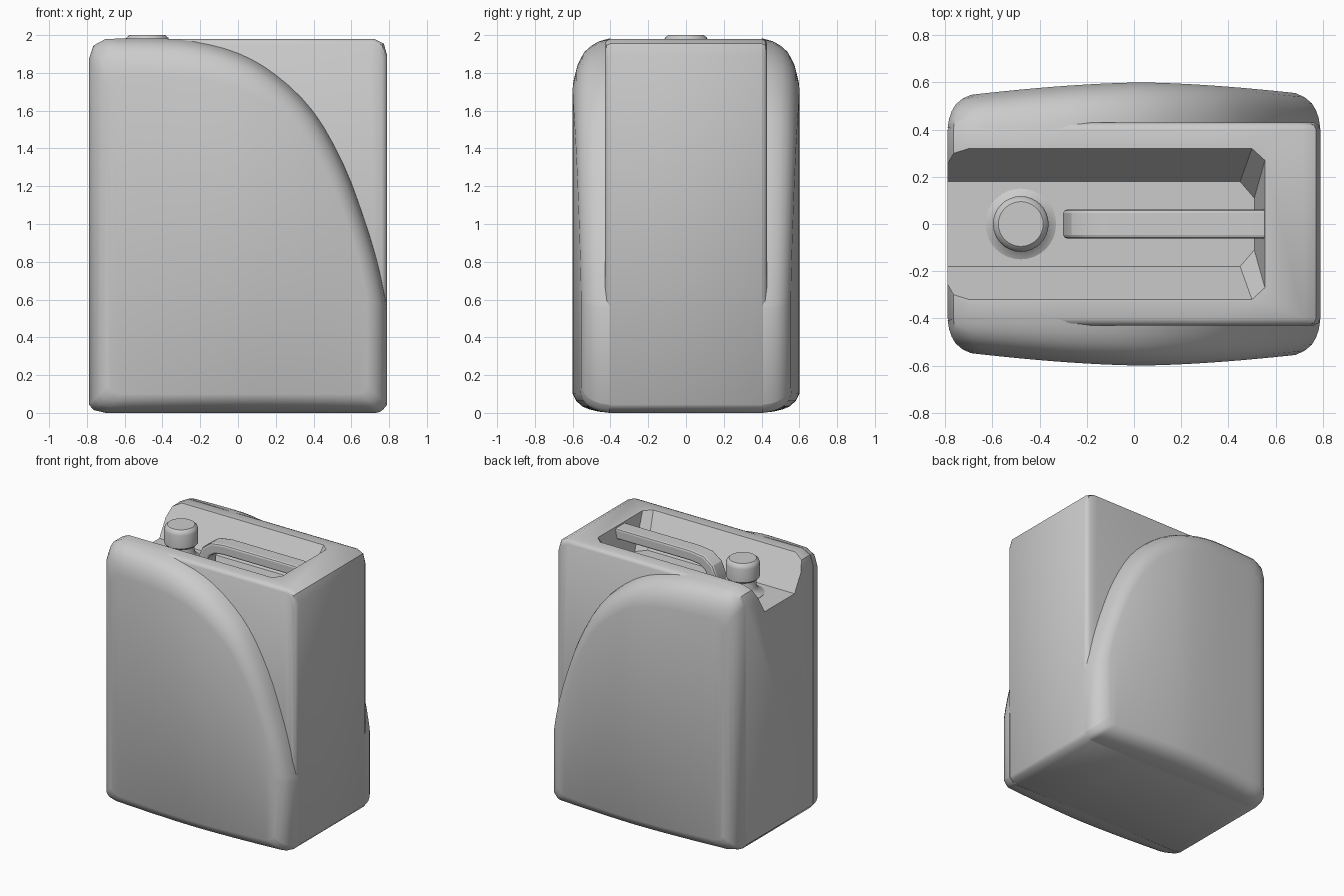
import bpy, bmesh, math

if "Cube" in bpy.data.objects:
    bpy.data.objects.remove(bpy.data.objects["Cube"])

def make(name, bm, angle=30):
    bmesh.ops.recalc_face_normals(bm, faces=bm.faces[:])
    me = bpy.data.meshes.new(name)
    bm.to_mesh(me)
    bm.free()
    ob = bpy.data.objects.new(name, me)
    bpy.context.collection.objects.link(ob)
    smooth(ob, angle)
    return ob

def activate(ob):
    bpy.ops.object.select_all(action='DESELECT')
    ob.select_set(True)
    bpy.context.view_layer.objects.active = ob

def smooth(ob, angle):
    activate(ob)
    bpy.ops.object.shade_smooth_by_angle(angle=math.radians(angle))

def loft(name, rings, angle=30):
    """Skin rings made of an upper chain followed by the reversed lower chain."""
    bm = bmesh.new()
    vs = [[bm.verts.new(p) for p in r] for r in rings]
    n = len(vs[0])
    for a, b in zip(vs, vs[1:]):
        for i in range(n):
            j = (i + 1) % n
            bm.faces.new((a[i], a[j], b[j], b[i]))
    for r in (vs[0], vs[-1]):
        for i in range(n // 2 - 1):
            bm.faces.new((r[i], r[i + 1], r[n - 2 - i], r[n - 1 - i]))
    return make(name, bm, angle)

def spline(pts, sub=3):
    out = []
    for i in range(len(pts) - 1):
        p = [pts[max(i - 1, 0)], pts[i], pts[i + 1], pts[min(i + 2, len(pts) - 1)]]
        for k in range(sub):
            t = k / sub
            out.append(tuple(0.5 * (2 * b + (c - a) * t + (2 * a - 5 * b + 4 * c - d) * t * t
                                    + (3 * b - a - 3 * c + d) * t ** 3) for a, b, c, d in zip(*p)))
    return out + [pts[-1]]

def outline(top):
    low = [(x, 0.045 * max(0, (abs(x) - 0.73) / 0.06) ** 2) for x, z in top]
    return top + low[::-1]

def inset(p, amount, top, bottom, side):
    """Shrink an outline point towards the panel centre."""
    cx, cz = -0.03, 0.85
    x, z = p
    dz = top / 1.13 if z > cz else bottom / 0.85
    return x - (x - cx) * amount * side / 0.78, z - (z - cz) * amount * dz

left_corner = [(-.79, 1.87), (-.765, 1.945), (-.70, 1.98)]

# core tank: straight sided slab with rounded rim
core_top = left_corner + [(-.3, 1.98), (.3, 1.98), (.72, 1.98), (.772, 1.955), (.79, 1.89)]
core_line = outline(core_top)
rings = []
for y, k in ((-.43, 1), (-.42, .35), (-.40, 0), (.40, 0), (.42, .35), (.43, 1)):
    rings.append([(q[0], y, q[1]) for q in (inset(p, k, .025, .025, .025) for p in core_line)])
core = loft("tank_core", rings, 35)

# bulging side panels bounded by a sweeping arc
arc = [(-.70, 1.98), (-.45, 1.982), (-.23, 1.97), (0, 1.91), (.2, 1.795), (.4, 1.6),
       (.56, 1.32), (.67, 1.03), (.74, .80), (.775, .64), (.79, .55)]
panel_line = outline(left_corner[:2] + spline(arc))
for side, name in ((-1, "front_panel"), (1, "back_panel")):
    rings = []
    for f, k in ((-.12, 0), (0, .02), (.25, .07), (.5, .18), (.72, .34), (.9, .64), (1, 1)):
        ring = []
        for p in panel_line:
            x, z = inset(p, k, .2, .1, .1)
            full = .6 - .05 * (abs(x - .03) / .7) ** 1.6
            ring.append((x, side * (.42 + f * (full - .42)), z))
        rings.append(ring)
    loft(name, rings, 40)

# handle pocket cut into the top, open to the left side
low = [(-1, .18), (.45, .18), (.51, .11)]
high = [(-1, .32), (.50, .32), (.555, .27)]
bm = bmesh.new()
levels = []
for half, z in ((low, 1.74), (high, 1.98), (high, 2.1)):
    pts = half + [(x, -y) for x, y in half[::-1]]
    levels.append([bm.verts.new((x, y, z)) for x, y in pts])
for a, b in zip(levels, levels[1:]):
    for i in range(6):
        j = (i + 1) % 6
        bm.faces.new((a[i], a[j], b[j], b[i]))
bm.faces.new(levels[0])
bm.faces.new(levels[-1])
cutter = make("pocket_cutter", bm)
cutter.hide_render = True
mod = core.modifiers.new("pocket", 'BOOLEAN')
mod.operation = 'DIFFERENCE'
mod.solver = 'EXACT'
mod.object = cutter
activate(core)
bpy.ops.object.modifier_apply(modifier=mod.name)
bpy.data.objects.remove(cutter)
smooth(core, 35)

# carrying handle: bar curving up from the pocket floor
outer = [(-.30, 1.72), (-.30, 1.82), (-.265, 1.90), (-.19, 1.955), (-.08, 1.97), (.57, 1.97)]
inner = [(-.22, 1.72), (-.22, 1.81), (-.195, 1.855), (-.15, 1.882), (-.08, 1.89), (.57, 1.89)]
handle = loft("handle", [[(x, y, z) for x, z in outer + inner[::-1]] for y in (-.062, .062)])
bev = handle.modifiers.new("soft_edges", 'BEVEL')
bev.width = .016
bev.segments = 2
bev.limit_method = 'ANGLE'
bev.angle_limit = math.radians(50)
activate(handle)
bpy.ops.object.modifier_apply(modifier=bev.name)
smooth(handle, 40)

# spout and screw cap
def lathe(name, profile, cx, n=32):
    bm = bmesh.new()
    rs = [[bm.verts.new((cx + r * math.cos(2 * math.pi * i / n), r * math.sin(2 * math.pi * i / n), z))
           for i in range(n)] for r, z in profile]
    for a, b in zip(rs, rs[1:]):
        for i in range(n):
            j = (i + 1) % n
            bm.faces.new((a[i], a[j], b[j], b[i]))
    bm.faces.new(rs[0])
    bm.faces.new(rs[-1])
    return make(name, bm, 35)

lathe("spout", [(.15, 1.73), (.15, 1.742), (.115, 1.76), (.095, 1.79), (.09, 1.87)], -.48)
lathe("cap", [(.11, 1.855), (.118, 1.865), (.118, 1.965), (.112, 1.985), (.095, 2.0)], -.48)
